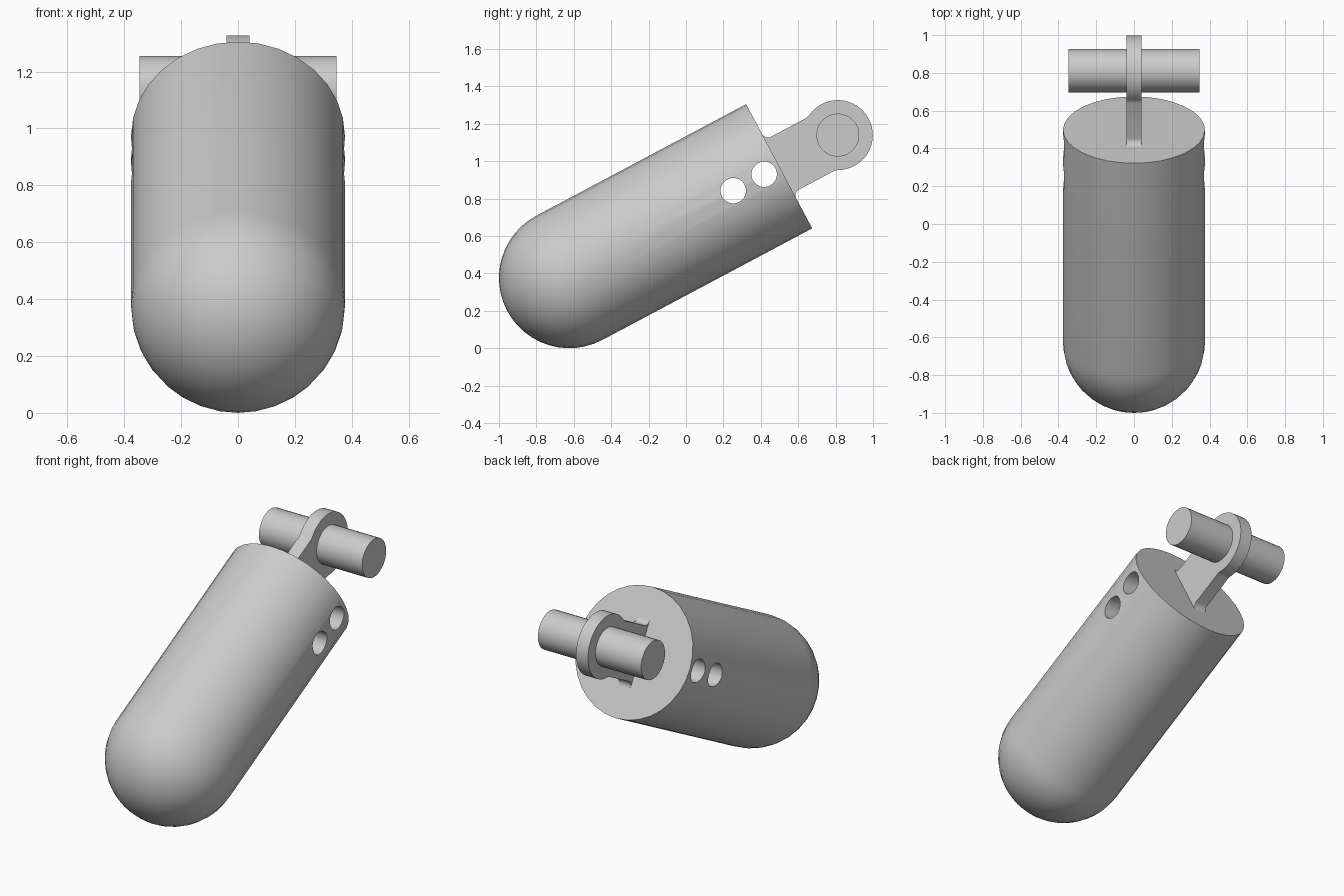
import bpy, bmesh
from math import sin, cos, pi, radians, sqrt, atan2
from mathutils import Matrix

if "Cube" in bpy.data.objects:
    bpy.data.objects.remove(bpy.data.objects["Cube"])

R, LENGTH = 0.376, 1.271           # body radius, straight length
PIN_Y, PIN_R, EYE_R = 1.626, 0.115, 0.187
NECK, THICK, FILLET, BLEND = 0.16, 0.08, 0.035, 0.05
# Parts are built along +y, then tilted up about the dome centre
TILT = Matrix.Translation((0, -0.624, R)) @ Matrix.Rotation(radians(28), 4, 'X')

grey = bpy.data.materials.new("plain grey")
grey.use_nodes = True
colour = (0.6, 0.6, 0.6, 1)
grey.diffuse_color = colour
grey.node_tree.nodes["Principled BSDF"].inputs["Base Color"].default_value = colour


def make(name, bm):
    bmesh.ops.recalc_face_normals(bm, faces=bm.faces)
    mesh = bpy.data.meshes.new(name)
    bm.to_mesh(mesh)
    bm.free()
    mesh.materials.append(grey)
    obj = bpy.data.objects.new(name, mesh)
    bpy.context.collection.objects.link(obj)
    obj.matrix_world = TILT
    return obj


def cross_rod(bm, y, radius, half, sides):
    place = Matrix.Translation((0, y, 0)) @ Matrix.Rotation(pi / 2, 4, 'Y')
    bmesh.ops.create_cone(bm, cap_ends=True, segments=sides, radius1=radius,
                          radius2=radius, depth=2 * half, matrix=place)


def arc(cy, cz, r, a, b, n):
    steps = [a + (b - a) * i / n for i in range(n + 1)]
    return [(cy + r * cos(t), cz + r * sin(t)) for t in steps]


def smooth(obj):
    bpy.ops.object.select_all(action='DESELECT')
    obj.select_set(True)
    bpy.context.view_layer.objects.active = obj
    bpy.ops.object.shade_smooth_by_angle(angle=radians(30))


# Body: domed cylinder turned from a profile
bm = bmesh.new()
profile = arc(0, 0, R, pi, pi / 2, 12) + [(LENGTH, R), (LENGTH, 0)]
verts = [bm.verts.new((0, y, z)) for y, z in profile]
edges = [bm.edges.new(pair) for pair in zip(verts, verts[1:])]
bmesh.ops.spin(bm, geom=verts + edges, cent=(0, 0, 0), axis=(0, 1, 0),
               angle=2 * pi, steps=32, use_duplicate=False)
bmesh.ops.remove_doubles(bm, verts=bm.verts, dist=0.0005)
bmesh.ops.dissolve_limit(bm, angle_limit=0.001, verts=bm.verts,
                         edges=[e for e in bm.edges
                                if all(v.co.y > LENGTH - 0.01 for v in e.verts)])
body = make("body", bm)

# Two cross holes near the flat end
bm = bmesh.new()
for y in (0.993, 1.18):
    cross_rod(bm, y, 0.068, 0.6, 32)
cutter = make("hole_cutter", bm)
cutter.hide_render = True
bpy.context.view_layer.update()
cut = body.modifiers.new("holes", 'BOOLEAN')
cut.object, cut.operation, cut.solver = cutter, 'DIFFERENCE', 'EXACT'
bpy.context.view_layer.objects.active = body
bpy.ops.object.modifier_apply(modifier=cut.name)
bpy.data.objects.remove(cutter)
smooth(body)

# Eye lug: flared root, neck, blended round eye
drop = sqrt((EYE_R + BLEND) ** 2 - (NECK + BLEND) ** 2)
turn = atan2(NECK + BLEND, -drop)
upper = [(LENGTH - 0.02, NECK + FILLET)]
upper += arc(LENGTH + FILLET, NECK + FILLET, FILLET, pi, 1.5 * pi, 6)
upper += arc(PIN_Y - drop, NECK + BLEND, BLEND, -pi / 2, turn - pi, 4)
upper += arc(PIN_Y, 0, EYE_R, turn, 0, 16)[1:]
outline = upper + [(y, -z) for y, z in reversed(upper[:-1])]
bm = bmesh.new()
face = bm.faces.new([bm.verts.new((-THICK / 2, y, z)) for y, z in outline])
side = bmesh.ops.extrude_face_region(bm, geom=[face])["geom"]
bmesh.ops.translate(bm, vec=(THICK, 0, 0),
                    verts=[v for v in side if isinstance(v, bmesh.types.BMVert)])
smooth(make("eye_lug", bm))

# Cross pin through the eye
bm = bmesh.new()
cross_rod(bm, PIN_Y, PIN_R, 0.347, 32)
smooth(make("cross_pin", bm))
